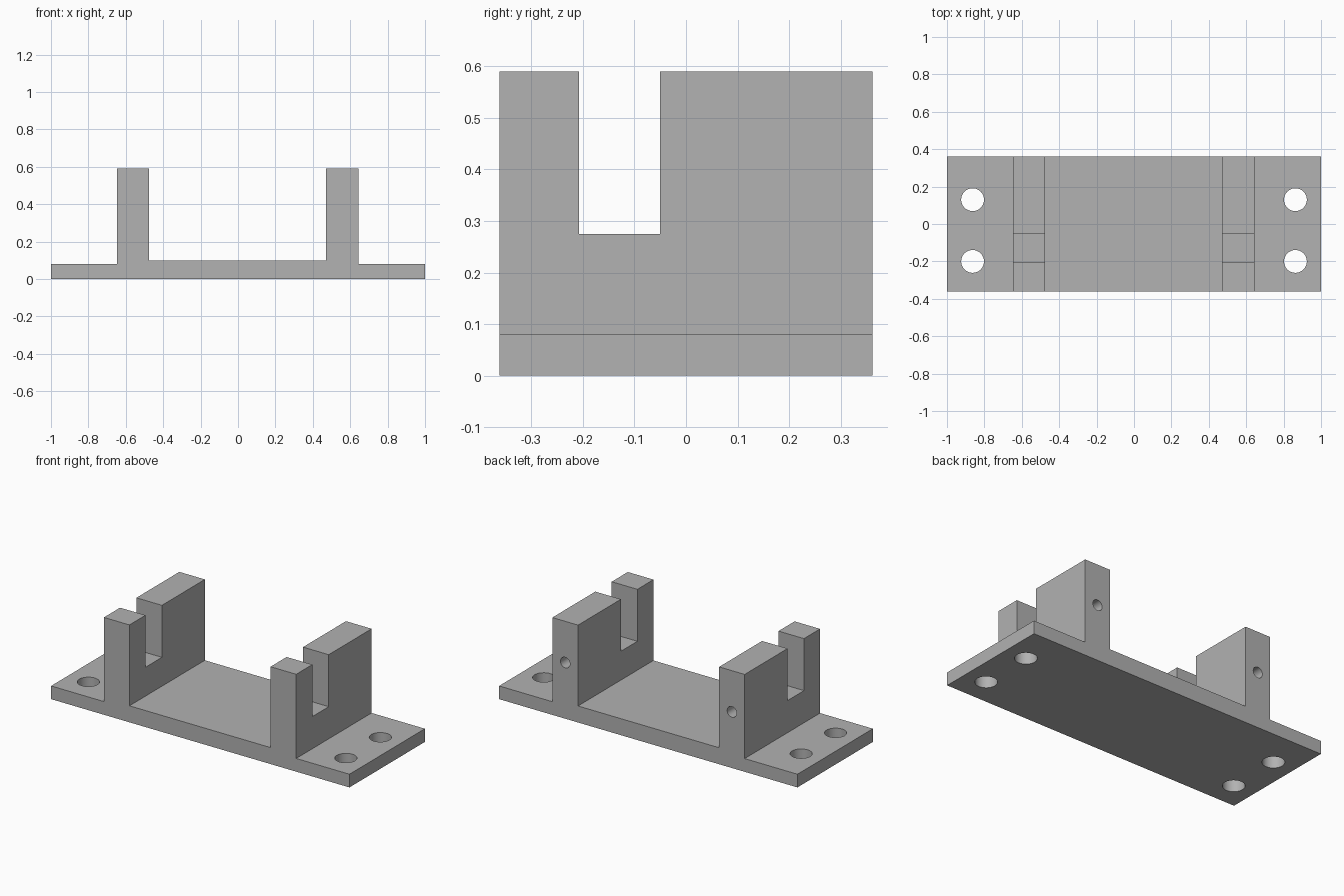
import bpy, bmesh, math
from mathutils import Matrix

if "Cube" in bpy.data.objects:
    bpy.data.objects.remove(bpy.data.objects["Cube"], do_unlink=True)

HALF_DEPTH = 0.361
BASE_Z, FLOOR_Z, TOP_Z = 0.08, 0.10, 0.59
SLOT_FRONT, SLOT_BACK, SLOT_Z = -0.207, -0.05, 0.275
POSTS = [(-0.646, -0.475), (0.471, 0.643)]

grey = bpy.data.materials.new("mid grey")
grey.use_nodes = True
grey.diffuse_color = (0.445, 0.445, 0.445, 1)
grey.node_tree.nodes["Principled BSDF"].inputs["Base Color"].default_value = grey.diffuse_color


def add_object(name, bm):
    bmesh.ops.recalc_face_normals(bm, faces=bm.faces)
    mesh = bpy.data.meshes.new(name)
    bm.to_mesh(mesh)
    bm.free()
    mesh.materials.append(grey)
    obj = bpy.data.objects.new(name, mesh)
    bpy.context.collection.objects.link(obj)
    return obj


def box(name, low, high):
    bm = bmesh.new()
    bmesh.ops.create_cube(bm, size=1)
    for v in bm.verts:
        v.co = [h if c > 0 else l for c, l, h in zip(v.co, low, high)]
    return add_object(name, bm)


def cylinder(name, centre, radius, length, along_y=False):
    bm = bmesh.new()
    turn = Matrix.Rotation(math.pi / 2 if along_y else 0, 4, "X")
    bmesh.ops.create_cone(bm, cap_ends=True, segments=48, radius1=radius, radius2=radius,
                          depth=length, matrix=Matrix.Translation(centre) @ turn)
    return add_object(name, bm)


# Bracket body: front outline extruded through the depth
(a, b), (c, d) = POSTS
outline = [(-1, 0), (1, 0), (1, BASE_Z), (d, BASE_Z), (d, TOP_Z), (c, TOP_Z), (c, FLOOR_Z),
           (b, FLOOR_Z), (b, TOP_Z), (a, TOP_Z), (a, BASE_Z), (-1, BASE_Z)]
bm = bmesh.new()
face = bm.faces.new([bm.verts.new((x, -HALF_DEPTH, z)) for x, z in outline])
sweep = bmesh.ops.extrude_face_region(bm, geom=[face], use_keep_orig=True)
bmesh.ops.translate(bm, vec=(0, 2 * HALF_DEPTH, 0),
                    verts=[g for g in sweep["geom"] if isinstance(g, bmesh.types.BMVert)])
bracket = add_object("mounting_bracket", bm)

# Slots and blind rear holes in the posts, then mounting holes in the base
cutters = []
for left, right in POSTS:
    cutters.append(box("slot_cutter", (left - 0.05, SLOT_FRONT, SLOT_Z),
                       (right + 0.05, SLOT_BACK, TOP_Z + 0.1)))
    cutters.append(cylinder("rear_hole_cutter", ((left + right) / 2, HALF_DEPTH, 0.34),
                            0.032, 0.5, along_y=True))
for x in (-0.863, 0.863):
    for y in (-0.2, 0.13):
        cutters.append(cylinder("mounting_hole_cutter", (x, y, BASE_Z / 2), 0.061, 0.3))

bpy.context.view_layer.objects.active = bracket
bracket.select_set(True)
for cutter in cutters:
    cutter.hide_render = True
    cut = bracket.modifiers.new("cut", "BOOLEAN")
    cut.operation = "DIFFERENCE"
    cut.solver = "EXACT"
    cut.object = cutter
    bpy.ops.object.modifier_apply(modifier=cut.name)
    bpy.data.objects.remove(cutter, do_unlink=True)

bpy.ops.object.shade_smooth_by_angle(angle=math.radians(30))
